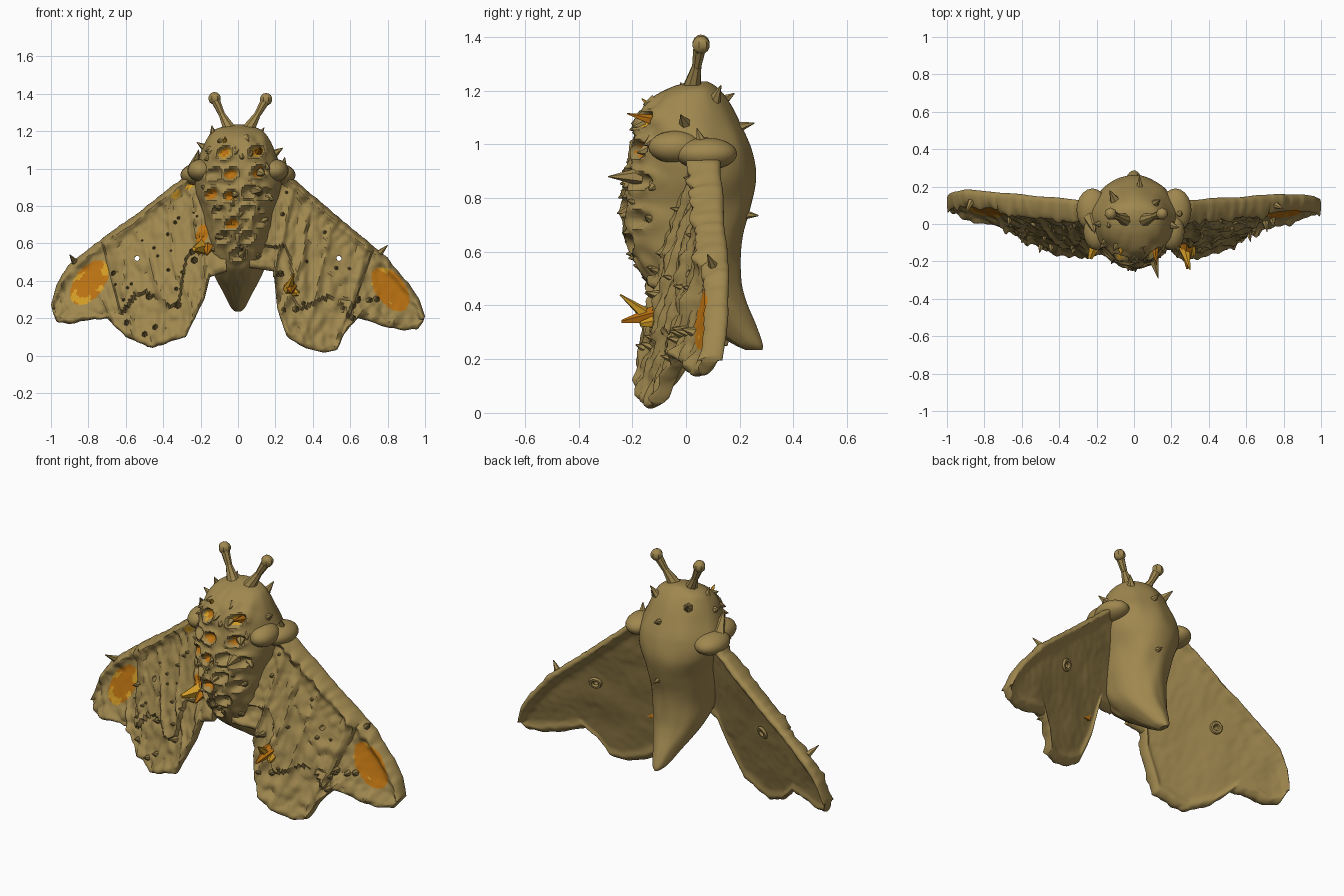
import bpy, bmesh, math, random
from mathutils import Vector, noise, Matrix

if "Cube" in bpy.data.objects:
    bpy.data.objects.remove(bpy.data.objects["Cube"])

random.seed(4)


def material(name, rgb):
    m = bpy.data.materials.new(name)
    m.diffuse_color = (*rgb, 1)
    m.use_nodes = True
    m.node_tree.nodes["Principled BSDF"].inputs["Base Color"].default_value = m.diffuse_color
    return m


MATS = [material("tan", (0.35, 0.245, 0.078)),
        material("orange", (0.50, 0.17, 0.006)),
        material("gold", (0.66, 0.34, 0.02))]


def finish(name, bm):
    bmesh.ops.recalc_face_normals(bm, faces=bm.faces)
    me = bpy.data.meshes.new(name)
    bm.to_mesh(me)
    bm.free()
    ob = bpy.data.objects.new(name, me)
    bpy.context.collection.objects.link(ob)
    for m in MATS:
        me.materials.append(m)
    return ob


def n(x, y, z, s):
    return noise.noise(Vector((x * s, y * s, z * s)))


def loft(rings):
    """Closed rings joined into a capped skin."""
    bm = bmesh.new()
    vs = [[bm.verts.new(p) for p in r] for r in rings]
    c = len(vs[0])
    for a, b in zip(vs, vs[1:]):
        for j in range(c):
            k = (j + 1) % c
            bm.faces.new((a[j], a[k], b[k], b[j]))
    bm.faces.new(vs[0])
    bm.faces.new(vs[-1])
    return bm


def sample(pts, t):
    """Point on a polyline by its share of the length."""
    lens = [math.dist(a, b) for a, b in zip(pts, pts[1:])]
    d = t * sum(lens)
    for a, b, l in zip(pts, pts[1:], lens):
        if d <= l + 1e-6:
            f = d / l
            return [p + (q - p) * f for p, q in zip(a, b)]
        d -= l
    return list(pts[-1])


def smooth(rows, t):
    """Catmull-Rom through rows, t in 0..1."""
    x = t * (len(rows) - 1)
    i = min(int(x), len(rows) - 2)
    f = x - i
    a, b, c, d = (rows[max(0, min(len(rows) - 1, i + k))] for k in (-1, 0, 1, 2))
    return [0.5 * (2 * q + (r - p) * f + (2 * p - 5 * q + 4 * r - s) * f * f
                   + (3 * q - p - 3 * r + s) * f ** 3) for p, q, r, s in zip(a, b, c, d)]


def ellipse(x, z, cx, cz, rx, rz, ang=0):
    dx, dz = x - cx, z - cz
    ca, sa = math.cos(ang), math.sin(ang)
    return math.hypot((dx * ca + dz * sa) / rx, (-dx * sa + dz * ca) / rz)


# Body: z, half width, front y, back y
BODY = [(1.235, .03, .02, .08), (1.21, .12, -.06, .12), (1.16, .165, -.14, .16), (1.08, .2, -.185, .2),
        (.98, .235, -.2, .245), (.88, .225, -.22, .265), (.76, .19, -.235, .235), (.62, .17, -.21, .205),
        (.5, .15, -.15, .205), (.42, .12, -.07, .225), (.33, .075, .06, .26), (.26, .04, .17, .285),
        (.235, .015, .22, .285)]
# pits on the chest: x, z, coloured
PITS = [(-.07, 1.085, 1), (.1, 1.09, 1), (-.04, .97, 1), (.11, .98, 1), (-.14, .86, 1), (-.04, .85, 1),
        (-.03, .705, 1), (.06, .88, 0), (.14, .86, 0), (.05, .77, 0), (-.1, .77, 0), (.12, .72, 0),
        (-.08, .63, 0), (.05, .63, 0), (.0, .54, 0), (-.13, .97, 0)]


def pit(x, z):
    return min((ellipse(x, z, a, b, .04, .029, .4), c) for a, b, c in PITS)


rings = []
for i in range(111):
    z, w, f, b = smooth(BODY, i / 110)
    ring = []
    for j in range(110):
        a = 2 * math.pi * j / 110
        front = max(0, -math.sin(a))
        k = 1 + .045 * n(math.cos(a), math.sin(a), z * 3, 2) + .06 * front * n(math.cos(a) * .3, 2, z, 16)
        x = w * math.cos(a) * k
        y = (f + b) / 2 + (b - f) / 2 * math.sin(a) * k
        e = pit(x, z)[0]
        if math.sin(a) < -.15:  # sunk pit with a raised lip
            y += .035 * max(0, 1 - e * e) - .014 * math.exp(-((e - 1.3) / .3) ** 2)
        ring.append((x, y, z))
    rings.append(ring)
bm = loft(rings)
for fc in bm.faces:
    c = fc.calc_center_median()
    e, col = pit(c.x, c.z)
    if c.y < -.05 and col and e < .85:
        fc.material_index = 2 if c.z > 1.05 and e > .55 else 1
finish("body", bm)

# Wings: leading and trailing edges in x, z
RIGHT = ([(.1, 1.0), (.28, .96), (.55, .73), (.79, .53), (.91, .39), (.97, .3), (1.0, .21)],
         [(.06, .47), (.19, .45), (.21, .25), (.26, .1), (.36, .04), (.46, .015), (.53, .03), (.57, .12), (.64, .2),
          (.76, .165), (.88, .135), (.96, .14), (.99, .18)])
LEFT = ([(-.1, 1.03), (-.26, .98), (-.5, .79), (-.75, .61), (-.91, .48), (-.97, .38), (-1.0, .27)],
        [(-.06, .45), (-.15, .42), (-.18, .3), (-.23, .2), (-.28, .1), (-.46, .04), (-.6, .1), (-.7, .2),
         (-.8, .19), (-.9, .165), (-.97, .18), (-.99, .23)])


def wing_y(x, z):
    ax = abs(x)
    return .06 + .09 * ax - .3 * (.98 - .78 * (ax - .22) - z)


def eye(x, z):
    s = 1 if x > 0 else -1
    return ellipse(x, z, .815 if s > 0 else -.795, .355 if s > 0 else .39, .135, .078, -s * .93)


def build_wing(name, edges, s):
    lead, trail = edges
    NV = 56
    rings = []
    for i in range(121):
        u = i / 120
        L, T = sample(lead, u), sample(trail, u)
        ln = math.dist(L, T)
        front, back = [], []
        for j in range(NV + 1):
            v = (1 - math.cos(math.pi * j / NV)) / 2
            x, z = L[0] + (T[0] - L[0]) * v, L[1] + (T[1] - L[1]) * v
            y = wing_y(x, z)
            d = min(v, 1 - v) * ln
            rnd = math.sqrt(1 - (1 - min(d / .035, 1)) ** 2)
            amp = .03 if v < .5 else .014
            h = rnd * (.014 + amp * math.exp(-(max(d - .025, 0) / .03) ** 2))
            # fan veins, overlapping forewing step and rough scales
            vein = max(0, math.cos(2 * math.pi * (u * 7 + .35 * n(x, z, s, 5)))) ** 4
            step = 1 if v < .66 + .1 * math.sin(u * 22) and u < .62 else 0
            e = eye(x, z)
            calm = min(1, max(0, e - .6))
            rough = abs(n(x, z, s * 2, 13)) * .03 + n(x, z, s, 30) * .009
            fr = h + rnd * calm * (.014 * vein + .024 * step + rough)
            wob = .008 * n(x, z, 1, 22) * (1 if .2 < abs(x) < .95 and .05 < z else 0)
            front.append((x, y - fr, z + wob))
            if 0 < j < NV:
                back.append((x, y + h + rnd * .008 * n(x, z, 3, 6), z + wob))
        rings.append(front + back[::-1])
    bm = loft(rings)
    bmesh.ops.recalc_face_normals(bm, faces=bm.faces)
    for fc in bm.faces:
        c = fc.calc_center_median()
        if fc.normal.y > -.05 or c.y > wing_y(c.x, c.z):
            continue
        e = eye(c.x, c.z)
        if e < 1:
            rim = e > .68 and n(c.x, c.z, s, 14) > (-.05 if s < 0 else .2)
            fc.material_index = 2 if rim else 1
        elif s < 0 and min(ellipse(c.x, c.z, -.33, .86, .03, .018, .6), ellipse(c.x, c.z, -.24, .92, .05, .014, .6),
                           ellipse(c.x, c.z, -.19, .65, .03, .06, -.4)) < 1:
            fc.material_index = 2 if c.z > .8 else 1
    ob = finish(name, bm)
    # small round hole through the wing, with a raised ring behind
    hx, hz = s * .54, .52
    bpy.ops.mesh.primitive_cylinder_add(vertices=10, radius=.014, depth=.5, location=(hx, wing_y(hx, hz), hz),
                                        rotation=(math.pi / 2, 0, 0))
    cut = bpy.context.object
    cut.hide_render = True
    mod = ob.modifiers.new("hole", "BOOLEAN")
    mod.operation, mod.solver, mod.object = "DIFFERENCE", "EXACT", cut
    bpy.context.view_layer.objects.active = ob
    bpy.ops.object.modifier_apply(modifier="hole")
    bpy.data.objects.remove(cut)
    bpy.ops.mesh.primitive_torus_add(major_segments=14, minor_segments=6, major_radius=.026, minor_radius=.012,
                                     location=(hx, wing_y(hx, hz) + .018, hz), rotation=(math.radians(73), 0, s * .3))
    bpy.context.object.name = name + "_hole_ring"
    bpy.context.object.data.materials.append(MATS[0])


build_wing("right_wing", RIGHT, 1)
build_wing("left_wing", LEFT, -1)


def cone(bm, a, b, r, tip=.002, sides=6, mat=0):
    a, b = Vector(a), Vector(b)
    q = (b - a).to_track_quat("Z", "Y").to_matrix().to_4x4()
    res = bmesh.ops.create_cone(bm, cap_ends=True, segments=sides, radius1=r, radius2=tip, depth=(b - a).length,
                                matrix=Matrix.Translation((a + b) / 2) @ q)
    for f in {f for v in res["verts"] for f in v.link_faces}:
        f.material_index = mat


def ball(bm, loc, r, seg=10):
    bmesh.ops.create_uvsphere(bm, u_segments=seg, v_segments=seg, radius=1,
                              matrix=Matrix.Translation(loc) @ Matrix.Diagonal((*r, 1)))


# Antennae with flared bases and clubbed ends
for name, x0, x1, z1 in (("left_antenna", -.04, -.125, 1.375), ("right_antenna", .05, .15, 1.37)):
    bm = bmesh.new()
    mid = ((x0 * .45 + x1 * .55), .04, 1.29)
    cone(bm, (x0, .02, 1.2), mid, .038, .018, 8)
    cone(bm, mid, (x1, .053, z1), .018, .026, 8)
    ball(bm, (x1, .055, z1), (.034, .034, .034), 7)
    finish(name, bm)

# Shoulder collars over the wing roots
bm = bmesh.new()
for s in (-1, 1):
    ball(bm, (s * .222, .075, .965), (.085, .115, .06), 20)
    ball(bm, (s * .2, -.04, .99), (.07, .1, .06), 16)
finish("shoulder_collars", bm)

# Thorns on the body and wings
bm = bmesh.new()
for a, b, r in (((.1, -.17, .88), (.13, -.29, .88), .035), ((.03, .18, 1.06), (.03, .255, 1.08), .025),
                ((.02, .2, .74), (.02, .27, .735), .025), ((-.1, .12, 1.15), (-.13, .18, 1.19), .03),
                ((.1, .1, 1.15), (.14, .13, 1.22), .03), ((-.16, 0, 1.1), (-.22, 0, 1.14), .03),
                ((.18, 0, 1.07), (.24, -.02, 1.11), .03), ((-.13, .0, 1.17), (-.14, -.02, 1.23), .025),
                ((.76, .1, .55), (.8, .08, .59), .018), ((-.87, .12, .5), (-.9, .06, .54), .02),
                ((.24, .06, 1.0), (.25, .04, 1.06), .025), ((-.23, .03, 1.0), (-.21, -.05, 1.1), .04)):
    cone(bm, a, b, r)
for i in range(26):  # scattered chest tufts
    t = random.uniform(.15, .68)
    z, w, f, b = smooth(BODY, t)
    a = random.uniform(-2.7, -.4)
    p = Vector((w * math.cos(a), (f + b) / 2 + (b - f) / 2 * math.sin(a), z))
    d = Vector((math.cos(a), math.sin(a), random.uniform(-.5, .3)))
    cone(bm, p - d * .02, p + d * .022, .026)
for i in range(44):  # scattered wing tufts
    s = random.choice((-1, 1))
    e = RIGHT if s > 0 else LEFT
    u, v = random.uniform(.12, .75), random.uniform(.15, .96)
    L, T = sample(e[0], u), sample(e[1], u)
    x, z = L[0] + (T[0] - L[0]) * v, L[1] + (T[1] - L[1]) * v
    if eye(x, z) > 1.2:
        y = wing_y(x, z)
        cone(bm, (x, y - .01, z), (x + s * .01, y - random.uniform(.05, .075), z + .015), .022)
finish("thorns", bm)

# Coloured claws beside the abdomen and on the face
bm = bmesh.new()
cone(bm, (.28, -.08, .37), (.285, -.24, .34), .045, .006, 5, 1)
cone(bm, (.27, -.13, .35), (.3, -.245, .44), .03, .003, 5, 2)
cone(bm, (.3, -.1, .34), (.32, -.17, .33), .03, .01, 5, 2)
cone(bm, (-.19, -.07, .58), (-.235, -.185, .57), .045, .012, 5, 2)
cone(bm, (-.16, -.1, .58), (-.165, -.16, .54), .03, .006, 5, 1)
cone(bm, (.11, -.09, 1.08), (.12, -.22, 1.115), .028, .002, 5, 1)
cone(bm, (-.07, -.12, 1.13), (-.07, -.165, 1.17), .02, .002, 5, 2)
finish("claws", bm)

# Smooth shading with sharp creases kept
bpy.ops.object.select_all(action="SELECT")
bpy.ops.object.shade_smooth_by_angle(angle=math.radians(40))
